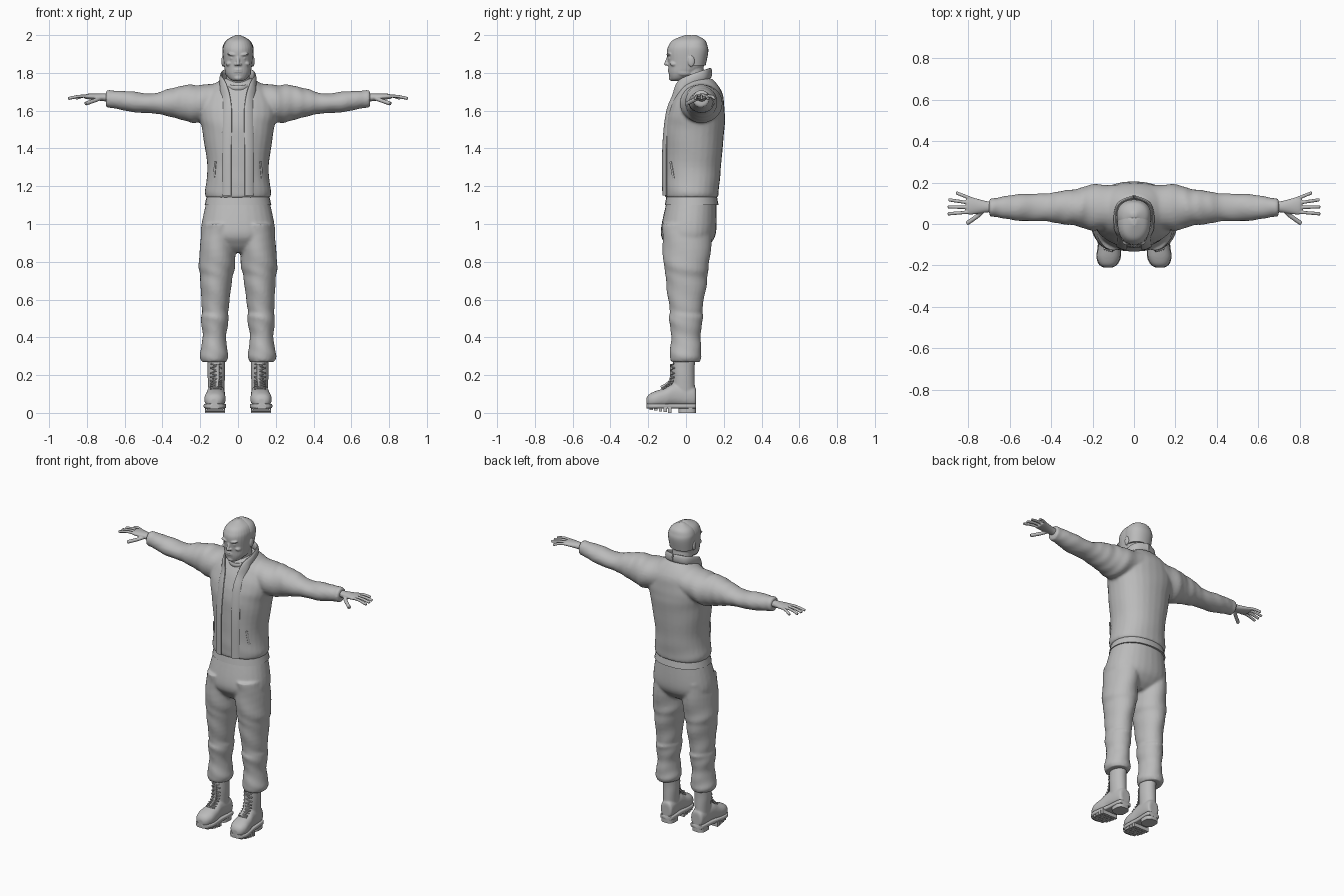
import bpy, bmesh, math
from mathutils import Vector, Matrix

if "Cube" in bpy.data.objects:
    bpy.data.objects.remove(bpy.data.objects["Cube"], do_unlink=True)

clay = bpy.data.materials.new("plain grey")
clay.use_nodes = True
GREY = (0.5, 0.5, 0.5, 1)
clay.diffuse_color = GREY
clay.node_tree.nodes["Principled BSDF"].inputs["Base Color"].default_value = GREY
SIDES = (1, -1)


def smooth_rows(rows, steps):
    """Catmull-Rom interpolation between rows of numbers."""
    result = []
    last = len(rows) - 1
    for i in range(last):
        before, start, end, after = (rows[max(0, min(last, i + k))] for k in (-1, 0, 1, 2))
        for step in range(steps):
            t = step / steps
            result.append([q + t / 2 * (r - p + t * (2 * p - 5 * q + 4 * r - w + t * (3 * q - p - 3 * r + w)))
                           for p, q, r, w in zip(before, start, end, after)])
    return result + [list(rows[last])]


def skin(bm, sections, sides=28, power=2, fold=0, closed=False):
    """Skin a list of (centre, u, v) superellipse sections into a tube."""
    rings = []
    for k, (centre, u, v) in enumerate(sections):
        ring = []
        for j in range(sides):
            angle = math.tau * j / sides
            c, s = math.cos(angle), math.sin(angle)
            crease = 1 + fold * math.sin(k + 2 * c + s) * math.sin(k / 3 + angle)
            along_u = math.copysign(abs(c) ** (2 / power), c) * crease
            along_v = math.copysign(abs(s) ** (2 / power), s) * crease
            ring.append(bm.verts.new(centre + u * along_u + v * along_v))
        rings.append(ring)
    pairs = list(zip(rings, rings[1:]))
    if closed:
        pairs.append((rings[-1], rings[0]))
    else:
        bm.faces.new(rings[0][::-1])
        bm.faces.new(rings[-1])
    for low, high in pairs:
        for j in range(sides):
            following = (j + 1) % sides
            bm.faces.new((low[j], low[following], high[following], high[j]))


def loft(bm, axis, rows, steps=6, mirror=1, **options):
    """Rows hold the position along the axis, two centre coordinates and two radii."""
    first, second = [k for k in range(3) if k != axis]
    sections = []
    for position, centre_a, centre_b, radius_a, radius_b in smooth_rows(rows, steps):
        centre, u, v = Vector(), Vector(), Vector()
        centre[axis], centre[first], centre[second] = position, centre_a, centre_b
        u[first], v[second] = radius_a, radius_b
        centre.x *= mirror
        sections.append((centre, u, v))
    skin(bm, sections, **options)


def column(bm, rows, x=0, **options):
    """Upright loft from rows of height, depth centre, half width and half depth."""
    loft(bm, 2, [(z, x, y, width, depth) for z, y, width, depth in rows], **options)


def sweep(bm, points, wide, thick, steps=4, mirror=1, axis_y=None, closed=False, sides=10):
    """Sweep an ellipse along points; with axis_y its thin side faces away from that upright axis."""
    path = [Vector((x * mirror, y, z)) for x, y, z in smooth_rows(points, steps)]
    if closed:
        path.pop()
    count = len(path)
    sections = []
    for i, point in enumerate(path):
        ahead = path[(i + 1) % count] if closed else path[min(i + 1, count - 1)]
        behind = path[i - 1] if closed else path[max(i - 1, 0)]
        tangent = (ahead - behind).normalized()
        outward = Vector((0, 0, 1)) if axis_y is None else Vector((point.x, point.y - axis_y, 0))
        outward = (outward - tangent * outward.dot(tangent)).normalized()
        sections.append((point, outward * thick, tangent.cross(outward) * wide))
    skin(bm, sections, sides=sides, closed=closed)


def blob(bm, place, size, tilt=0):
    matrix = Matrix.Translation(place) @ Matrix.Rotation(tilt, 4, "Y") @ Matrix.Diagonal((*size, 1))
    bmesh.ops.create_uvsphere(bm, u_segments=20, v_segments=12, radius=1, matrix=matrix)


def block(bm, place, size):
    matrix = Matrix.Translation(place) @ Matrix.Diagonal((*size, 1))
    bmesh.ops.create_cube(bm, size=1, matrix=matrix)


def finish(bm, name, voxel=0, relax=3):
    """Turn the bmesh into an object; a voxel size fuses overlapping tubes into one skin."""
    bmesh.ops.recalc_face_normals(bm, faces=bm.faces)
    mesh = bpy.data.meshes.new(name)
    bm.to_mesh(mesh)
    bm.free()
    mesh.materials.append(clay)
    part = bpy.data.objects.new(name, mesh)
    bpy.context.collection.objects.link(part)
    bpy.ops.object.select_all(action="DESELECT")
    part.select_set(True)
    bpy.context.view_layer.objects.active = part
    bpy.ops.object.shade_smooth_by_angle(angle=math.radians(45))
    if voxel:
        fuse = part.modifiers.new("fuse", "REMESH")
        fuse.mode, fuse.voxel_size, fuse.use_smooth_shade = "VOXEL", voxel, True
        soften = part.modifiers.new("soften", "SMOOTH")
        soften.factor, soften.iterations = 0.5, relax


# Jacket: torso and both sleeves
bm = bmesh.new()
column(bm, [(1.14, .03, .17, .14), (1.17, .03, .175, .143), (1.3, .035, .163, .15), (1.5, .045, .19, .158),
            (1.6, .055, .21, .15), (1.7, .07, .175, .12), (1.77, .07, .08, .07)], power=2.2, fold=.008)
sleeve = [(.08, 1.66, .11, .09), (.2, 1.637, .11, .1), (.28, 1.64, .09, .095), (.36, 1.643, .078, .074),
          (.45, 1.638, .066, .053), (.57, 1.648, .064, .054), (.66, 1.66, .047, .047), (.7, 1.663, .045, .047)]
for side in SIDES:
    loft(bm, 0, [(x, .08, z, depth, height) for x, z, depth, height in sleeve], mirror=side, fold=.035)
finish(bm, "jacket", .009)

# Open front edges running up into the standing collar
bm = bmesh.new()
for side in SIDES:
    sweep(bm, [(.06, -.113, 1.15), (.06, -.113, 1.4), (.057, -.095, 1.58), (.064, -.06, 1.67),
               (.08, -.03, 1.735), (.09, .03, 1.765), (.07, .1, 1.79), (0, .13, 1.8)],
          .027, .009, mirror=side, axis_y=.05, steps=6, sides=14)
finish(bm, "jacket_collar")

# Pocket slits
bm = bmesh.new()
for side in SIDES:
    sweep(bm, [(.128, -.066, 1.24), (.12, -.082, 1.33)], .007, .004, mirror=side, axis_y=.05)
finish(bm, "pocket_welts")

# Shirt hem below the jacket and neckband above it
bm = bmesh.new()
column(bm, [(1.1, .03, .177, .142), (1.17, .03, .16, .13)], power=2.2)
turns = [math.tau * k / 16 for k in range(17)]
sweep(bm, [(.068 * math.cos(a), .035 + .075 * math.sin(a), 1.74 + .02 * math.sin(a)) for a in turns],
      .014, .007, axis_y=.035, closed=True)
finish(bm, "shirt_edges")

# Trousers: seat and both legs, bagging above the cuffs
bm = bmesh.new()
column(bm, [(.85, .005, .1, .07), (.89, .01, .17, .115), (.96, .013, .198, .147), (1.13, .03, .165, .13)], power=2.2)
leg = [(.27, .066, .076), (.3, .075, .084), (.4, .063, .078), (.5, .073, .09),
       (.55, .07, .088), (.7, .085, .109), (.8, .096, .121), (1, .09, .135)]
for side in SIDES:
    loft(bm, 2, [(z, .13 - .03 * z * z, .01 * (z - .5), width, depth) for z, width, depth in leg],
         mirror=side, fold=.035)
finish(bm, "trousers", .009)

foot = [(.054, .08, .025, .035), (.04, .085, .042, .055), (-.06, .095, .047, .06), (-.11, .08, .053, .052),
        (-.16, .072, .056, .044), (-.195, .065, .042, .034), (-.21, .06, .02, .018)]
tongue = [(-.128, .128), (-.1, .145), (-.078, .17), (-.072, .21), (-.072, .26)]

for side, label in zip(SIDES, ("left", "right")):
    # Boot: shaft and foot, toes turned slightly out
    bm = bmesh.new()
    column(bm, [(.06, -.01, .04, .06), (.2, -.012, .046, .058), (.3, -.01, .048, .058)],
           x=.115, mirror=side, fold=.015)
    loft(bm, 1, [(y, .113 - .06 * y, z, width, height) for y, z, width, height in foot], mirror=side, power=2.3)
    finish(bm, label + "_boot", .006)

    # Sole: welt, heel and tread blocks
    bm = bmesh.new()
    loft(bm, 1, [(y, .113 - .06 * y, .036, width + .003, .013) for y, z, width, height in foot],
         mirror=side, power=6)
    column(bm, [(0, .007, .043, .047), (.035, .007, .043, .047)], x=.112, mirror=side, power=3, steps=1)
    for k in range(5):
        block(bm, (side * .122, -.085 - .025 * k, .016 + .002 * k),
              (.108 - .006 * max(0, k - 2) ** 2, .018, .032 - .004 * k))
    finish(bm, label + "_sole")

    # Tongue, crossed laces and eyelet rows
    bm = bmesh.new()
    path = [Vector((.116, y, z)) for y, z in tongue]
    sweep(bm, path, .02, .006, mirror=side, axis_y=.1)
    rungs = [Vector(row) for row in smooth_rows(path, 2)]
    for low, high in zip(rungs, rungs[1:]):
        for across in SIDES:
            reach = Vector((across * .027, 0, 0))
            back = Vector((0, .008, 0))
            sweep(bm, [low - reach + back, (low + high) / 2 - back, high + reach + back],
                  .0035, .0035, mirror=side, sides=6)
            eyelet = low + reach + back
            blob(bm, (side * eyelet.x, eyelet.y, eyelet.z), (.005, .005, .005))
    finish(bm, label + "_laces")

    # Hand: wrist, palm, four spread fingers and thumb
    bm = bmesh.new()
    loft(bm, 0, [(.66, .083, 1.667, .028, .022), (.71, .083, 1.67, .027, .02),
                 (.79, .088, 1.675, .043, .015), (.81, .09, 1.674, .038, .011)], mirror=side)
    for k in range(4):
        spread = k - 1.5
        root = Vector((.785, .09 + .021 * spread, 1.676))
        tip = Vector((.9 - .018 * max(0, spread) ** 2, .1 + .034 * spread, 1.664))
        knuckle = root.lerp(tip, .5) + Vector((0, 0, .006))
        sweep(bm, [root, knuckle, tip], .0085, .0085, mirror=side)
    sweep(bm, [(.725, .07, 1.667), (.755, .04, 1.655), (.808, .003, 1.637)], .011, .011, mirror=side)
    finish(bm, label + "_hand", .0035)

# Head and neck
bm = bmesh.new()
skull = [(1.757, -.05, .025, .028), (1.77, -.038, .047, .047), (1.8, -.016, .066, .076), (1.84, .002, .074, .096),
         (1.91, .007, .08, .108), (1.945, .008, .076, .1), (1.975, .01, .057, .077), (2, .01, .012, .015)]
column(bm, skull, power=2.2)
column(bm, [(1.68, .05, .075, .07), (1.74, .045, .064, .06), (1.85, .03, .06, .06)])

# Nose, chin and lips
sweep(bm, [(0, -.092, 1.888), (0, -.108, 1.848)], .009, .008)
blob(bm, (0, -.106, 1.846), (.01, .011, .008))
blob(bm, (0, -.078, 1.773), (.022, .014, .014))
for lip in SIDES:
    blob(bm, (0, -.088, 1.812 + lip * .005), (.024, .009, .0045))

# Nostrils, brows, eyes, cheekbones, jaw and ears
for side in SIDES:
    blob(bm, (side * .012, -.097, 1.845), (.008, .01, .007))
    blob(bm, (side * .03, -.088, 1.897), (.027, .016, .008), side * -.15)
    blob(bm, (side * .03, -.08, 1.877), (.014, .014, .008))
    blob(bm, (side * .045, -.062, 1.85), (.021, .024, .014), side * .4)
    blob(bm, (side * .055, -.012, 1.803), (.014, .04, .02))
    blob(bm, (side * .08, .028, 1.862), (.008, .018, .03))
finish(bm, "head", .004)

# Cropped hair over the back and sides, following the skull
bm = bmesh.new()
column(bm, [(z, y + .033, width * 1.04, depth * .72) for z, y, width, depth in skull[3:]], power=2.2)
finish(bm, "cropped_hair")
